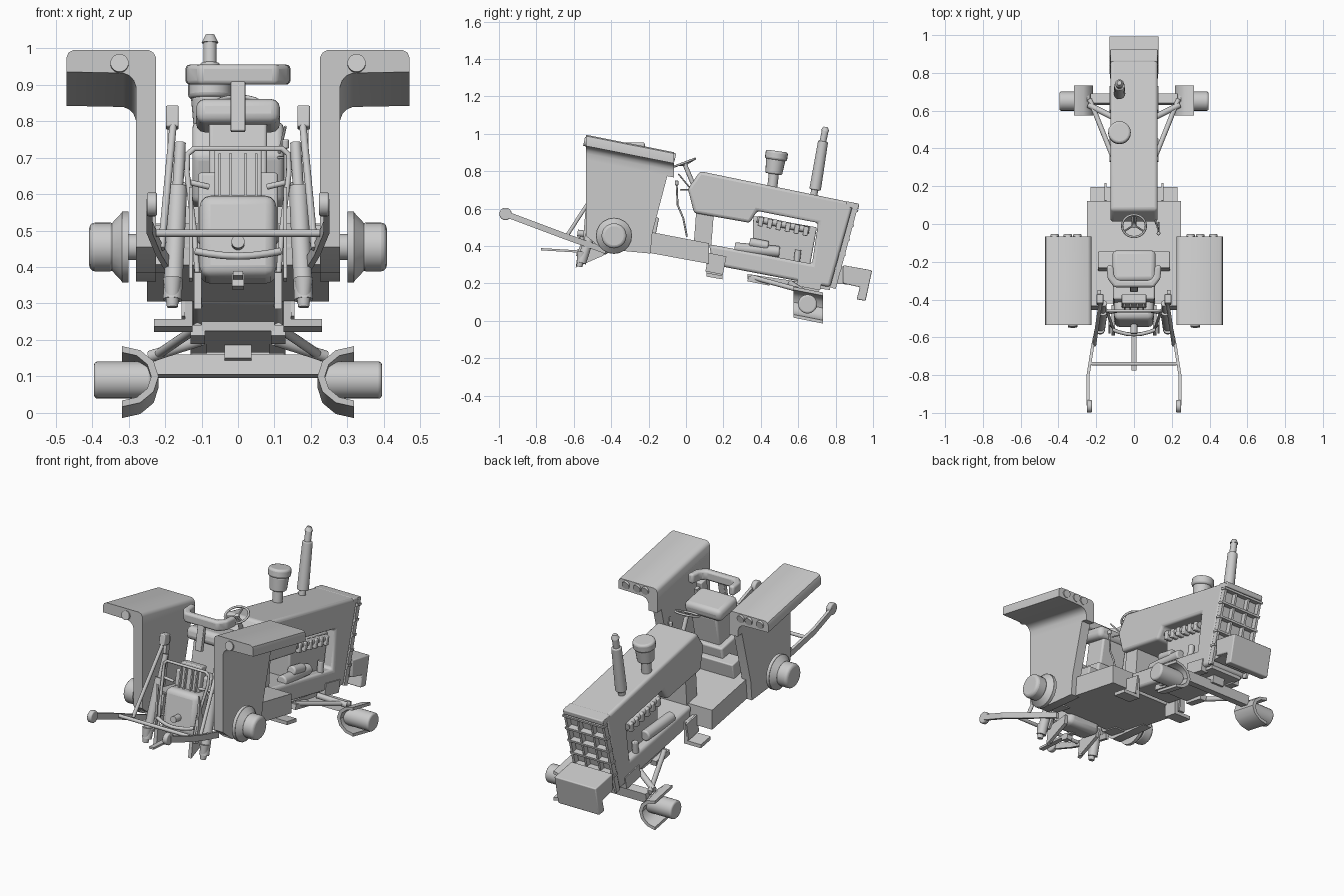
import bpy, bmesh, math
from mathutils import Vector, Matrix

if "Cube" in bpy.data.objects:
    bpy.data.objects.remove(bpy.data.objects["Cube"])

grey = bpy.data.materials.new("plain grey")
grey.use_nodes = True
grey.diffuse_color = (0.6, 0.6, 0.6, 1)
grey.node_tree.nodes["Principled BSDF"].inputs["Base Color"].default_value = (0.6, 0.6, 0.6, 1)

TILT = math.radians(-11.2)
AHEAD = Vector((0, math.cos(TILT), math.sin(TILT)))
UP = Vector((0, -math.sin(TILT), math.cos(TILT)))


def finish(name, bm, bevel=0, segments=3):
    bmesh.ops.recalc_face_normals(bm, faces=bm.faces)
    mesh = bpy.data.meshes.new(name)
    bm.to_mesh(mesh)
    bm.free()
    ob = bpy.data.objects.new(name, mesh)
    bpy.context.collection.objects.link(ob)
    mesh.materials.append(grey)
    if bevel:
        mod = ob.modifiers.new("rounding", "BEVEL")
        mod.width, mod.segments, mod.limit_method = bevel, segments, "ANGLE"
    bpy.ops.object.select_all(action="DESELECT")
    ob.select_set(True)
    bpy.context.view_layer.objects.active = ob
    bpy.ops.object.shade_smooth_by_angle(angle=math.radians(35))
    return ob


def prism(name, points, vec, bevel=0):
    bm = bmesh.new()
    face = bm.faces.new([bm.verts.new(p) for p in points])
    out = bmesh.ops.extrude_face_region(bm, geom=[face])
    verts = [g for g in out["geom"] if isinstance(g, bmesh.types.BMVert)]
    bmesh.ops.translate(bm, verts=verts, vec=vec)
    return finish(name, bm, bevel)


def side(name, yz, x0, x1, bevel=0):
    return prism(name, [(x0, y, z) for y, z in yz], Vector((x1 - x0, 0, 0)), bevel)


def box(name, centre, size, bevel=0, tilt=TILT):
    bm = bmesh.new()
    bmesh.ops.create_cube(bm, size=1, matrix=Matrix.Translation(centre)
                          @ Matrix.Rotation(tilt, 4, "X") @ Matrix.Diagonal((*size, 1)))
    return finish(name, bm, bevel)


def rod(name, a, b, r, r2=None, bevel=0, sides=20):
    a, b = Vector(a), Vector(b)
    d = b - a
    bm = bmesh.new()
    bmesh.ops.create_cone(bm, cap_ends=True, segments=sides, radius1=r, radius2=r if r2 is None else r2,
                          depth=d.length, matrix=Matrix.Translation((a + b) / 2)
                          @ d.to_track_quat("Z", "Y").to_matrix().to_4x4())
    return finish(name, bm, bevel)


def pipe(name, points, r, cyclic=False):
    curve = bpy.data.curves.new(name, "CURVE")
    curve.dimensions, curve.bevel_depth, curve.bevel_resolution = "3D", r, 2
    curve.use_fill_caps = True
    spline = curve.splines.new("POLY")
    spline.points.add(len(points) - 1)
    for p, co in zip(spline.points, points):
        p.co = (*co, 1)
    spline.use_cyclic_u = cyclic
    ob = bpy.data.objects.new(name, curve)
    bpy.context.collection.objects.link(ob)
    curve.materials.append(grey)


# Hood: one C-shaped profile with the engine bay open at the sides
side("hood", [(.075, .80), (.895, .631), (.77, .18), (.144, .30), (.123, .41), (.674, .305),
              (.706, .524), (.38, .588), (.342, .524), (.043, .577), (.01, .706)], -.125, .125, .016)
box("nose_cap", (0, .89, .618), (.25, .07, .03), .006)
for s in (-1, 1):
    side("grille_cheek", [(.895, .631), (.922, .62), (.80, .17), (.77, .18)], s * .112, s * .126)
for x in (-.043, .043):
    side("grille_post", [(.89, .625), (.918, .61), (.828, .28), (.79, .28)], x - .006, x + .006)
for i in range(5):
    t = i / 4
    box("grille_slat", (0, .903 - .09 * t, .59 - .31 * t), (.262, .035, .012))
side("dash", [(.055, .59), (.15, .59), (.135, .40), (.043, .43)], -.1, .1)

# Engine
side("engine_block", [(.36, .56), (.70, .50), (.66, .28), (.355, .34)], -.075, .075, .008)
for s in (-1, 1):
    rod("manifold", (s * .09, .38, .545), (s * .09, .66, .485), .018)
    for i in range(6):
        box("manifold_port", (s * .09, .40 + i * .048, .53 - i * .01), (.05, .026, .05), .005)
    rod("starter", (s * .09, .26, .39), (s * .09, .50, .37), .03, bevel=.008)
    rod("filter", (s * .1, .59, .30), (s * .1, .60, .38), .017, bevel=.004)
rod("oil_filter", (.095, .34, .42), (.095, .44, .40), .026, bevel=.008)

# Chimneys on the hood
rod("exhaust_base", (-.077, .68, .66), (-.077, .695, .73), .019)
rod("exhaust_muffler", (-.077, .69, .70), (-.077, .733, .96), .031, .027, bevel=.006)
rod("exhaust_tip", (-.077, .73, .95), (-.077, .745, 1.02), .018)
rod("exhaust_cap", (-.077, .743, 1.015), (-.077, .747, 1.037), .023, .012)
rod("intake_stem", (-.077, .46, .70), (-.077, .472, .81), .027)
rod("intake_bowl", (-.077, .469, .785), (-.077, .48, .865), .045, .052, bevel=.008)
rod("intake_lid", (-.077, .48, .86), (-.077, .487, .908), .06, bevel=.012)

# Front weight on its bracket
side("weight_bracket", [(.80, .295), (.93, .28), (.93, .19), (.79, .2)], -.11, .11)
side("front_weight", [(.84, .298), (.995, .27), (.96, .107), (.912, .115), (.93, .18), (.84, .2)],
     -.13, .13, .006)

# Main chassis and platform
side("platform", [(-.42, .52), (.123, .415), (.123, .305), (-.42, .405)], -.25, .25)
for s in (-1, 1):
    prism("step", [(s * x, .11, z) for x, z in ((.125, .36), (.145, .36), (.145, .257), (.23, .257),
                                               (.23, .237), (.125, .237))], Vector((0, .085, -.015)))
    box("step_plate", (s * .15, .16, .305), (.01, .095, .10))

# Fenders with lights
for s in (-1, 1):
    ring = [(.225, .84), (.225, .955), (.23, .978), (.25, .992), (.45, .992), (.466, .985), (.47, .97),
            (.47, .84), (.455, .84), (.455, .925), (.31, .925), (.293, .915), (.283, .9), (.28, .84)]
    ring = [(x, z) for x, z in ring if z != .84 or x < .3]
    ring = [(.47, .86) if p == (.455, .925) else p for p in ring]
    slab = [(.225, .86), (.225, .975), (.232, .988), (.245, .995), (.452, .995), (.465, .988), (.47, .975),
            (.47, .935), (.315, .932), (.298, .925), (.286, .912), (.28, .895), (.28, .86)]
    prism("fender_top", [(s * x, -.535, z) for x, z in slab], Vector((0, .47, -.093)))
    side("fender_plate", [(-.535, .94), (-.08, .85), (-.18, .47), (-.19, .36), (-.45, .385), (-.535, .455)],
         s * .225, s * .28)
    rod("rear_lamp", (s * .325, -.53, .957), (s * .325, -.545, .96), .025)
    for x in (.30, .35, .42):
        rod("front_lamp", (s * x, -.07, .876), (s * x, -.057, .873), .022)

# Rear axle and hubs
rod("rear_axle", (-.31, -.385, .455), (.31, -.385, .455), .036)
for s in (-1, 1):
    rod("rear_flange", (s * .30, -.385, .455), (s * .318, -.385, .455), .097)
    rod("rear_flange_cone", (s * .318, -.385, .455), (s * .345, -.385, .455), .095, .066)
    rod("rear_hub", (s * .335, -.385, .455), (s * .408, -.385, .455), .067, bevel=.016)
    box("axle_housing", (s * .2, -.39, .45), (.08, .11, .11))

# Front axle, knuckles, hubs and struts
box("axle_beam", (0, .66, .128), (.46, .05, .055))
box("axle_pivot", (0, .66, .17), (.075, .1, .06))
side("subframe_plate", [(.33, .25), (.77, .185), (.77, .165), (.33, .225)], -.1, .1)
for s in (-1, 1):
    arc = [math.pi * i / 6 for i in range(7)]
    shell = [(.318 - .1 * math.sin(a), .088 + .083 * math.cos(a)) for a in arc]
    shell += [(.318 - .08 * math.sin(a), .088 + .066 * math.cos(a)) for a in reversed(arc)]
    prism("knuckle", [(s * x, .575, z + .012) for x, z in shell], .16 * AHEAD)
    rod("front_hub", (s * .235, .65, .09), (s * .395, .65, .09), .051, bevel=.01)
    rod("strut", (s * .11, .35, .235), (s * .235, .66, .15), .013)
    rod("steering_ram", (s * .1, .56, .20), (s * .24, .63, .155), .016)
    box("axle_bracket", (s * .108, .66, .21), (.045, .13, .07))
    box("lower_clip", (s * .11, .39, .215), (.04, .12, .03))

# Driver's place: seat, wheel and levers
box("pedestal", (0, -.30, .54), (.22, .24, .20), .01)
box("pedestal_front", (0, -.20, .50), (.38, .09, .12), .006)
box("seat_frame", (0, -.24, .69), (.16, .13, .20), .01)
box("seat_cushion", (0, -.225, .815), (.23, .17, .07), .025)
box("backrest_post", (0, -.335, .84), (.04, .025, .14), .004)
outer = [(.145, -.22), (.14, -.29), (.105, -.335), (-.105, -.335), (-.14, -.29), (-.145, -.22)]
inner = [(-.11, -.22), (-.105, -.275), (-.085, -.298), (.085, -.298), (.105, -.275), (.11, -.22)]
prism("backrest", [(x, y, .9) for x, y in outer + inner], Vector((0, 0, .055)), .012)
wheel_mid, wheel_normal = Vector((0, -.01, .845)), Vector((0, -.35, .94)).normalized()
across, along = Vector((1, 0, 0)), wheel_normal.cross(Vector((1, 0, 0)))
turn = [2 * math.pi * i / 24 for i in range(24)]
pipe("steering_wheel", [wheel_mid + .063 * (math.cos(a) * across + math.sin(a) * along) for a in turn],
     .006, True)
for a in (math.pi / 2, math.pi * 7 / 6, math.pi * 11 / 6):
    rod("wheel_spoke", wheel_mid - .012 * wheel_normal,
        wheel_mid + .063 * (math.cos(a) * across + math.sin(a) * along), .005, sides=8)
rod("steering_column", wheel_mid, (0, .06, .68), .012)
pipe("tall_lever", [(.13, -.05, .735), (.13, -.045, .62), (.13, -.015, .55), (.13, .005, .45)], .005)
rod("lever_knob", (.13, -.05, .725), (.13, -.05, .75), .01, bevel=.004)
pipe("dash_lever", [(.13, -.03, .70), (.10, .04, .70)], .004)
pipe("upper_lever", [(.13, -.04, .785), (.11, .03, .70)], .004)

# Rear housing and guard hoop
box("rear_housing", (0, -.46, .475), (.21, .14, .23), .03)
box("housing_back", (0, -.41, .64), (.13, .05, .16), .006)
for x in (-.05, -.02, .02, .05):
    box("back_rib", (x, -.44, .65), (.008, .02, .12))
rod("power_shaft", (0, -.50, .46), (0, -.58, .47), .018)
hoop = [(.105, -.57, .29), (.12, -.53, .50), (.14, -.47, .66), (.138, -.46, .71), (.12, -.46, .725)]
pipe("guard_hoop", hoop + [(-x, y, z) for x, y, z in reversed(hoop)], .008)
pipe("shaft_guard", [(x, -.585 + 2 * x * x, .43 + x * x) for x in (-.115, -.08, -.04, 0, .04, .08, .115)], .01)
box("drawbar", (0, -.64, .375), (.028, .27, .012), tilt=-.06)
box("drawbar_hook", (0, -.56, .36), (.034, .05, .035))

# Lift linkage
for s in (-1, 1):
    pts = [(.165, -.43, .375), (.21, -.64, .45), (.235, -.80, .51), (.235, -.96, .57)]
    for a, b in zip(pts, pts[1:]):
        a, b = Vector((s * a[0], *a[1:])), Vector((s * b[0], *b[1:]))
        h = Vector((0, 0, .017))
        prism("lower_arm", [a - h, b - h, b + h, a + h], Vector((s * .016, 0, 0)))
    rod("arm_eye", (s * .222, -.965, .572), (s * .25, -.965, .572), .033, bevel=.006)
    rod("lift_ram_body", (s * .18, -.56, .31), (s * .165, -.46, .62), .026)
    rod("lift_ram_foot", (s * .18, -.57, .29), (s * .18, -.555, .37), .015, .026)
    rod("lift_ram_rod", (s * .165, -.46, .62), (s * .158, -.42, .74), .015)
    rod("lift_link", (s * .175, -.40, .82), (s * .21, -.64, .45), .01)
    box("lift_crank", (s * .18, -.40, .81), (.035, .05, .06), .005)
    box("lift_strut", (s * .185, -.39, .68), (.018, .03, .26))
    side("lower_bracket", [(-.59, .285), (-.575, .385), (-.43, .40), (-.44, .35)], s * .10, s * .12)
    side("side_stay", [(-.535, .62), (-.55, .44), (-.58, .37), (-.55, .36), (-.50, .45)], s * .125, s * .135)
    pipe("hydraulic_hose", [(s * .16, -.45, .62), (s * .13, -.47, .632), (s * .08, -.46, .62)], .008)
rod("cross_bar", (-.225, -.74, .493), (.225, -.74, .493), .01)
